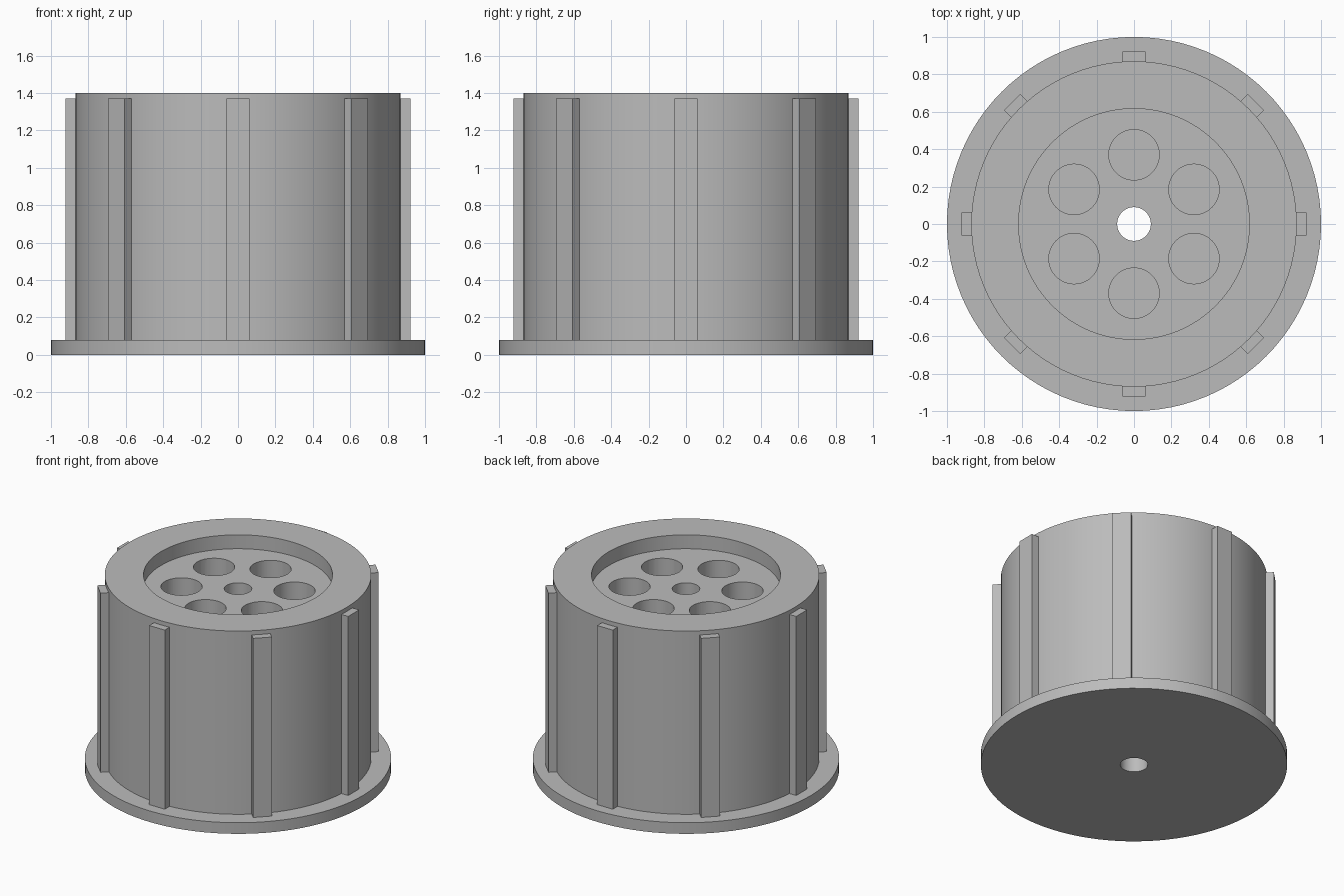
import bpy, bmesh, math
from mathutils import Matrix

cube = bpy.data.objects.get("Cube")
if cube:
    bpy.data.objects.remove(cube, do_unlink=True)

SEGMENTS = 96
FLANGE_TOP = 0.08
BODY_RADIUS = 0.87
RECESS_FLOOR = 1.30

# Single grey plastic
grey = bpy.data.materials.new("mid grey")
grey.use_nodes = True
grey.diffuse_color = (0.5, 0.5, 0.5, 1)
shader = next(n for n in grey.node_tree.nodes if n.type == 'BSDF_PRINCIPLED')
shader.inputs["Base Color"].default_value = grey.diffuse_color


def add_object(name, bm):
    bmesh.ops.recalc_face_normals(bm, faces=bm.faces)
    mesh = bpy.data.meshes.new(name)
    bm.to_mesh(mesh)
    bm.free()
    obj = bpy.data.objects.new(name, mesh)
    bpy.context.collection.objects.link(obj)
    mesh.materials.append(grey)
    return obj


def activate(obj):
    bpy.ops.object.select_all(action='DESELECT')
    obj.select_set(True)
    bpy.context.view_layer.objects.active = obj


# Flanged drum: closed (radius, height) profile turned around z
profile = [(0.09, 0), (1.0, 0), (1.0, FLANGE_TOP), (BODY_RADIUS, FLANGE_TOP),
           (BODY_RADIUS, 1.4), (0.617, 1.4), (0.617, RECESS_FLOOR), (0.09, RECESS_FLOOR)]
bm = bmesh.new()
verts = [bm.verts.new((r, 0, z)) for r, z in profile]
edges = [bm.edges.new((v, verts[i - 1])) for i, v in enumerate(verts)]
bmesh.ops.spin(bm, geom=verts + edges, cent=(0, 0, 0), axis=(0, 0, 1),
               angle=math.tau, steps=SEGMENTS, use_merge=True)
bmesh.ops.remove_doubles(bm, verts=bm.verts, dist=0.0001)
drum = add_object("flanged_drum", bm)

# Ring of six round pockets sunk into the recess floor
bm = bmesh.new()
bottom, top = FLANGE_TOP, RECESS_FLOOR + 0.05
for i in range(6):
    a = math.radians(30 + 60 * i)
    place = Matrix.Translation((0.37 * math.cos(a), 0.37 * math.sin(a), (bottom + top) / 2))
    bmesh.ops.create_cone(bm, cap_ends=True, segments=48, radius1=0.135,
                          radius2=0.135, depth=top - bottom, matrix=place)
cutter = add_object("pocket_cutter", bm)
cutter.hide_render = True

activate(drum)
cut = drum.modifiers.new("pockets", 'BOOLEAN')
cut.operation = 'DIFFERENCE'
cut.solver = 'EXACT'
cut.object = cutter
bpy.ops.object.modifier_apply(modifier=cut.name)
bpy.data.objects.remove(cutter, do_unlink=True)
bpy.ops.object.shade_smooth_by_angle(angle=math.radians(30))

# Eight upright grip ribs around the drum
inner, outer, rib_top = 0.85, 0.922, 1.37
for i in range(8):
    bm = bmesh.new()
    place = (Matrix.Rotation(math.tau * i / 8, 4, 'Z')
             @ Matrix.Translation(((inner + outer) / 2, 0, (FLANGE_TOP + rib_top) / 2))
             @ Matrix.Diagonal((outer - inner, 0.124, rib_top - FLANGE_TOP, 1)))
    bmesh.ops.create_cube(bm, size=1, matrix=place)
    add_object(f"grip_rib_{i + 1}", bm)
